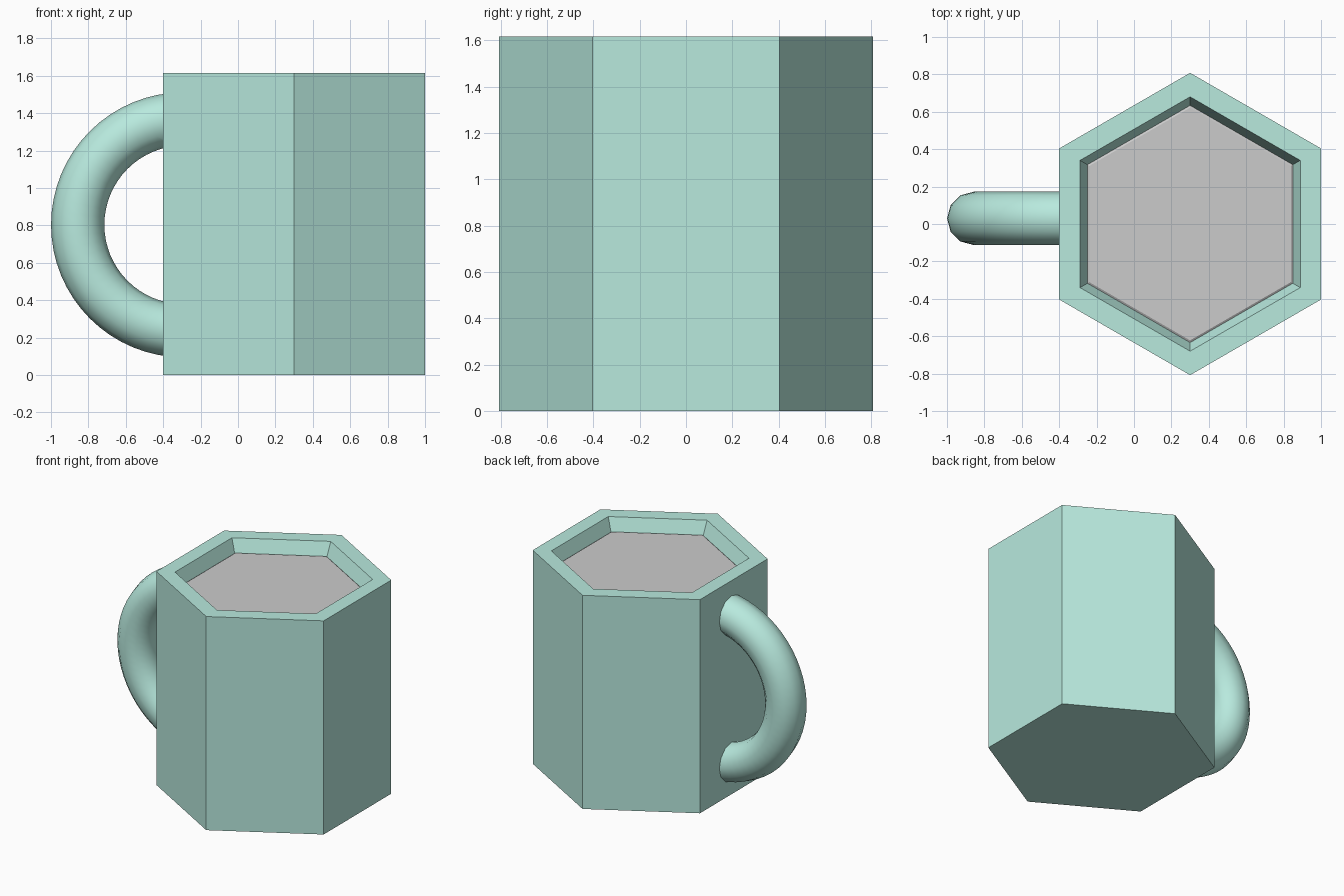
import bpy, bmesh, math

if "Cube" in bpy.data.objects:
    bpy.data.objects.remove(bpy.data.objects["Cube"])

CX, H = 0.30, 1.616


def hex_stack(name, rings, material=None):
    """Closed six-sided solid skinned through (radius, z) rings."""
    bm = bmesh.new()
    loops = []
    for r, z in rings:
        loops.append([bm.verts.new((CX + r * math.cos(a), r * math.sin(a), z))
                      for a in (math.radians(30 + 60 * i) for i in range(6))])
    for lo, hi in zip(loops, loops[1:]):
        for i in range(6):
            j = (i + 1) % 6
            bm.faces.new((lo[i], lo[j], hi[j], hi[i]))
    bm.faces.new(loops[0][::-1])
    bm.faces.new(loops[-1])
    bmesh.ops.recalc_face_normals(bm, faces=bm.faces)
    mesh = bpy.data.meshes.new(name)
    bm.to_mesh(mesh)
    bm.free()
    obj = bpy.data.objects.new(name, mesh)
    bpy.context.collection.objects.link(obj)
    if material:
        mesh.materials.append(material)
    return obj


teal = bpy.data.materials.new("teal_glaze")
teal.diffuse_color = (0.48, 0.82, 0.73, 1)
teal.use_nodes = True
teal.node_tree.nodes["Principled BSDF"].inputs["Base Color"].default_value = teal.diffuse_color

# Hexagonal cup with a tapered recess below the rim
hex_stack("cup_body", [(0.808, 0), (0.808, H), (0.68, H), (0.633, 1.512)], teal)

# Drink surface with a slightly chamfered edge
hex_stack("drink", [(0.634, 1.508), (0.634, 1.518), (0.622, 1.525)])

# Round handle: a torus cut off just inside the cup wall
bpy.ops.mesh.primitive_torus_add(
    major_radius=0.566, minor_radius=0.1425, major_segments=64, minor_segments=12,
    location=(-0.291, 0.03, 0.803), rotation=(math.pi / 2, 0, 0))
handle = bpy.context.object
handle.name = "handle"
bpy.ops.object.transform_apply(location=True, rotation=True, scale=True)
bm = bmesh.new()
bm.from_mesh(handle.data)
cut = bmesh.ops.bisect_plane(bm, geom=bm.verts[:] + bm.edges[:] + bm.faces[:],
                             plane_co=(-0.38, 0, 0), plane_no=(1, 0, 0), clear_outer=True)
bmesh.ops.holes_fill(bm, edges=[e for e in bm.edges if e.is_boundary], sides=0)
bm.to_mesh(handle.data)
bm.free()
handle.data.materials.append(teal)
bpy.ops.object.shade_smooth_by_angle(angle=math.radians(40))
